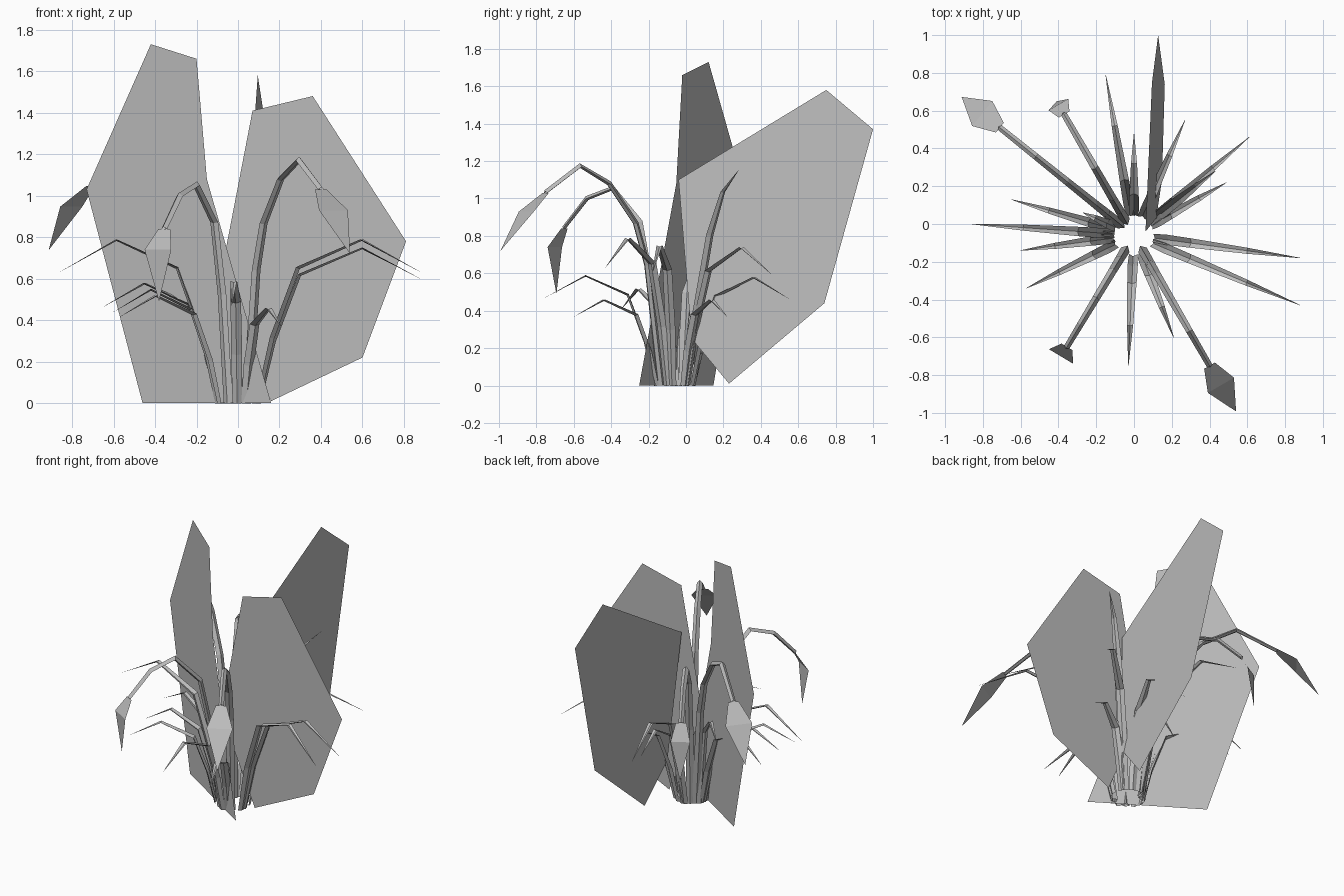
import bpy
from mathutils import Vector

cube = bpy.data.objects.get("Cube")
if cube:
    bpy.data.objects.remove(cube, do_unlink=True)

# One plain grey for the whole plant
grey = bpy.data.materials.new("plain_grey")
grey.use_nodes = True
colour = (0.5, 0.5, 0.5, 1)
grey.diffuse_color = colour
grey.node_tree.nodes["Principled BSDF"].inputs["Base Color"].default_value = colour

UP = Vector((0, 0, 1))
CENTRE = Vector((0, -0.06, 0))


def make(name, verts, faces):
    mesh = bpy.data.meshes.new(name)
    mesh.from_pydata(verts, [], faces)
    mesh.materials.append(grey)
    mesh.update()
    obj = bpy.data.objects.new(name, mesh)
    bpy.context.collection.objects.link(obj)
    return obj


def loft(name, rings, closed):
    """Join equal cross-sections with quads."""
    n = len(rings[0])
    verts = [v for ring in rings for v in ring]
    spans = n if closed else n - 1
    faces = [(i * n + j, i * n + (j + 1) % n, (i + 1) * n + (j + 1) % n, (i + 1) * n + j)
             for i in range(len(rings) - 1) for j in range(spans)]
    return make(name, verts, faces)


def arch(tip_xy, height, profile, base_radius):
    """Path bending outward from the base, with outward and sideways directions."""
    tip = Vector((*tip_xy, 0))
    out = (tip - CENTRE).normalized()
    side = UP.cross(out)
    base = CENTRE + out * base_radius
    path = [base.lerp(tip, f) + UP * (h * height) for f, h in profile]
    return path, out, side


def normals(path, side):
    """Upper-side direction at each path point."""
    result = []
    for i in range(len(path)):
        along = path[min(i + 1, len(path) - 1)] - path[max(i - 1, 0)]
        result.append(along.cross(side).normalized())
    return result


# Large flat leaves, each one six-sided face
make("large_leaf_right",
     [(x, -0.02 - 0.64 * (x + 0.2), z) for x, z in
      ((-0.46, 0), (0.16, 0), (-0.15, 1.08), (-0.2, 1.66), (-0.42, 1.73), (-0.73, 1.03))],
     [range(6)])
make("large_leaf_left",
     [(x, -0.05, z) for x, z in
      ((0.16, 0.01), (0.6, 0.22), (0.81, 0.78), (0.36, 1.48), (0.07, 1.41), (-0.09, 0.58))],
     [range(6)])
make("large_leaf_back",
     [(0.13 + 0.08 * y - 0.06 * z, y, z) for y, z in
      ((0.23, 0.01), (0.74, 0.44), (1.0, 1.37), (0.75, 1.58), (-0.04, 1.1), (0.03, 0.25))],
     [range(6)])

# Narrow folded blades: tip position and highest point
DROOP = ((0, 0), (0.09, 0.4), (0.25, 0.83), (0.64, 1), (1, 0.8))
UPRIGHT = ((0, 0), (0.2, 0.35), (0.45, 0.7), (0.7, 0.9), (1, 1))
WIDTHS = (0.022, 0.027, 0.025, 0.016, 0.001)
blades = [
    (-0.86, 0.0, 0.79, DROOP), (-0.65, 0.13, 0.58, DROOP),
    (-0.6, -0.14, 0.55, DROOP), (-0.57, -0.34, 0.52, DROOP),
    (-0.03, -0.75, 0.59, DROOP), (0.21, -0.6, 0.46, DROOP),
    (0.88, -0.43, 0.79, DROOP), (0.88, -0.18, 0.75, DROOP),
    (-0.15, 0.79, 0.75, DROOP), (0.0, 0.48, 0.6, DROOP),
    (0.27, 0.55, 0.58, DROOP), (0.61, 0.46, 0.74, DROOP),
    (0.43, 0.28, 1.15, UPRIGHT), (0.49, 0.22, 0.46, DROOP),
    (-0.27, 0.06, 0.6, DROOP),
]
for number, (x, y, height, profile) in enumerate(blades, 1):
    path, out, side = arch((x, y), height, profile, 0.1)
    rings = [(p + side * w, p - n * w * 0.5, p - side * w)
             for p, n, w in zip(path, normals(path, side), WIDTHS)]
    loft(f"blade_{number}", rings, False)

# Arching three-sided stalks, each ending in a folded kite-shaped petal
STALK = ((0, 0), (0.12, 0.55), (0.22, 0.74), (0.45, 0.92), (0.7, 1), (1, 0.88))
BENT = ((0, 0), (0.1, 0.5), (0.22, 0.83), (0.5, 1), (0.76, 0.95), (1, 0.8))
stalks = [
    # end of stalk, peak height, profile, petal reach, petal half width
    ((0.40, -0.75), 1.17, STALK, (0.12, 0.28), 0.08),
    ((-0.71, 0.51), 1.19, STALK, (0.12, 0.26), 0.085),
    ((-0.355, -0.65), 1.05, BENT, (0.06, 0.05), 0.075),
    ((-0.37, 0.58), 1.05, BENT, (0.06, 0.08), 0.06),
]
for number, (end, height, profile, reach, half) in enumerate(stalks, 1):
    path, out, side = arch(end, height, profile, 0.09)
    rings = []
    for i, (p, n) in enumerate(zip(path, normals(path, side))):
        w = 0.026 - 0.002 * i
        rings.append((p + side * w, p + n * w, p - side * w, p - n * w * 0.4))
    loft(f"stalk_{number}", rings, True)
    top = path[-1]
    middle = top + out * reach[0] - UP * 0.1
    tip = top + out * reach[1] - UP * (0.31 if reach[1] > 0.2 else 0.35)
    make(f"petal_{number}",
         [top + side * 0.033, top - side * 0.033, middle - side * half, tip, middle + side * half],
         [(0, 1, 2, 4), (4, 2, 3)])
